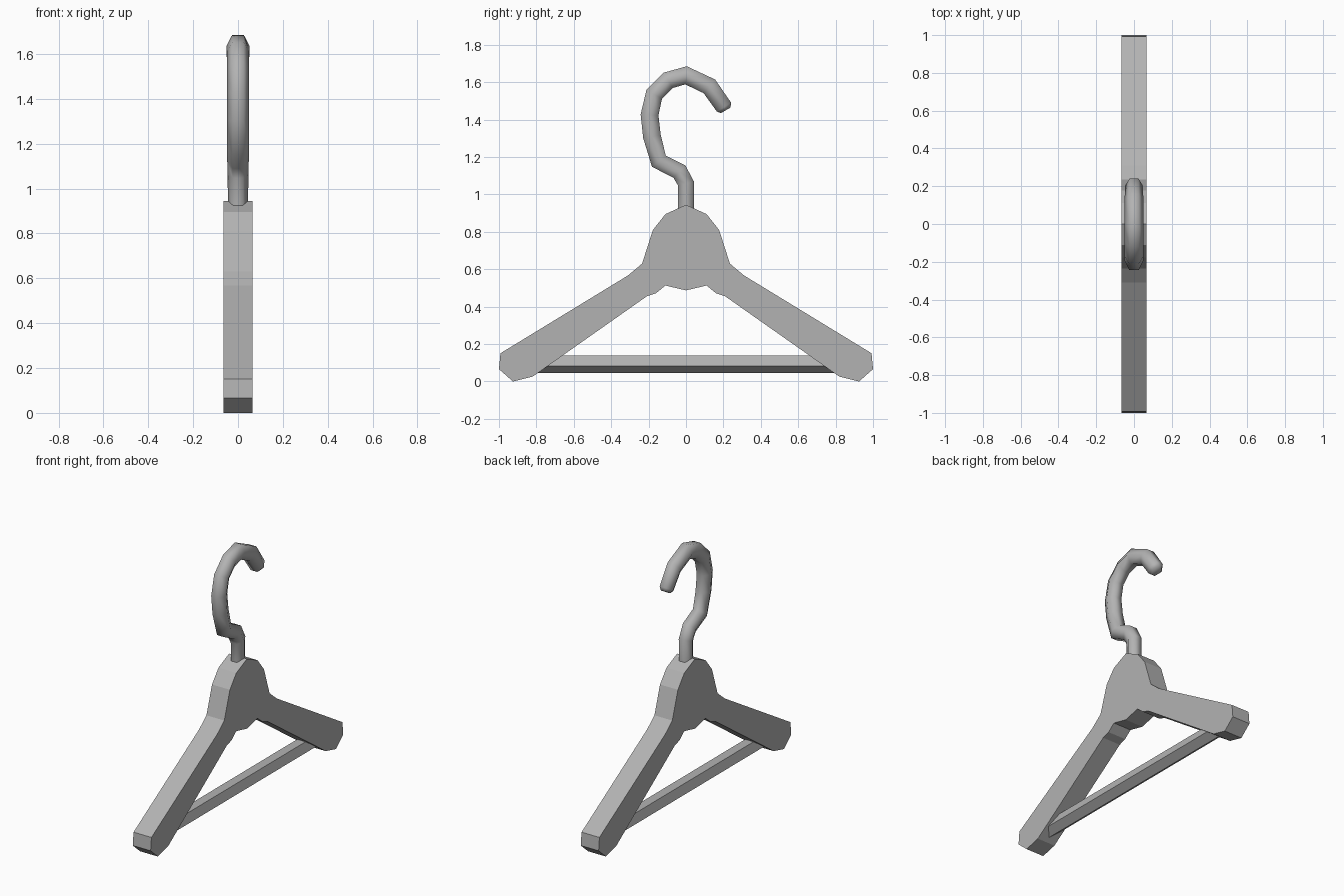
import bpy, bmesh, math
from mathutils import Vector

if "Cube" in bpy.data.objects:
    bpy.data.objects.remove(bpy.data.objects["Cube"])

grey = bpy.data.materials.new("dark_grey")
grey.diffuse_color = (0.45, 0.45, 0.45, 1)
grey.use_nodes = True
grey.node_tree.nodes["Principled BSDF"].inputs["Base Color"].default_value = grey.diffuse_color


def loft(name, rings, smooth=False):
    """Skin a list of equal-sized vertex rings and cap both ends."""
    bm = bmesh.new()
    loops = [[bm.verts.new(p) for p in ring] for ring in rings]
    n = len(loops[0])
    for a, b in zip(loops, loops[1:]):
        for i in range(n):
            j = (i + 1) % n
            bm.faces.new((a[i], a[j], b[j], b[i])).smooth = smooth
    bm.faces.new(loops[0][::-1])
    bm.faces.new(loops[-1]).smooth = smooth
    bmesh.ops.recalc_face_normals(bm, faces=bm.faces[:])
    mesh = bpy.data.meshes.new(name)
    bm.to_mesh(mesh)
    bm.free()
    mesh.materials.append(grey)
    obj = bpy.data.objects.new(name, mesh)
    bpy.context.collection.objects.link(obj)
    return obj


# Hanger body: half outline (y, z) from top centre to bottom centre, mirrored
half = [(0, 0.945), (0.11, 0.895), (0.177, 0.81), (0.235, 0.63), (0.31, 0.567),
        (0.992, 0.151), (1.0, 0.066), (0.925, 0), (0.82, 0.026),
        (0.21, 0.455), (0.16, 0.472), (0.11, 0.513), (0, 0.487)]
outline = half + [(-y, z) for y, z in half[-2:0:-1]]
loft("hanger_body", [[(x, y, z) for y, z in outline] for x in (-0.065, 0.065)])

# Trouser bar: five-sided rod with its point facing down
bar = [(0.052 * math.cos(a), 0.098 + 0.052 * math.sin(a))
       for a in (math.radians(-90 + 72 * i) for i in range(5))]
loft("trouser_bar", [[(x, y, z) for x, z in bar] for y in (-0.85, 0.85)])

# Hook: six-sided tube swept along a path of (y, z, radius)
path = [(0, 0.88, 0.045), (0, 1.058, 0.046), (-0.035, 1.122, 0.048),
        (-0.145, 1.178, 0.05), (-0.182, 1.31, 0.05), (-0.195, 1.425, 0.05),
        (-0.17, 1.535, 0.05), (-0.095, 1.61, 0.05), (0, 1.637, 0.051),
        (0.125, 1.578, 0.05), (0.203, 1.467, 0.047), (0.213, 1.450, 0.031)]
points = [Vector((0, y, z)) for y, z, r in path]
rings = []
for i, c in enumerate(points):
    before, after = points[max(i - 1, 0)], points[min(i + 1, len(points) - 1)]
    t = (c - before).normalized() + (after - c).normalized()
    side = Vector((0, -t.z, t.y)).normalized() * 1.1
    r = path[i][2]
    rings.append([c + r * (Vector((math.cos(a), 0, 0)) + side * math.sin(a))
                  for a in (math.radians(60 * k) for k in range(6))])
loft("hook", rings, smooth=True)
